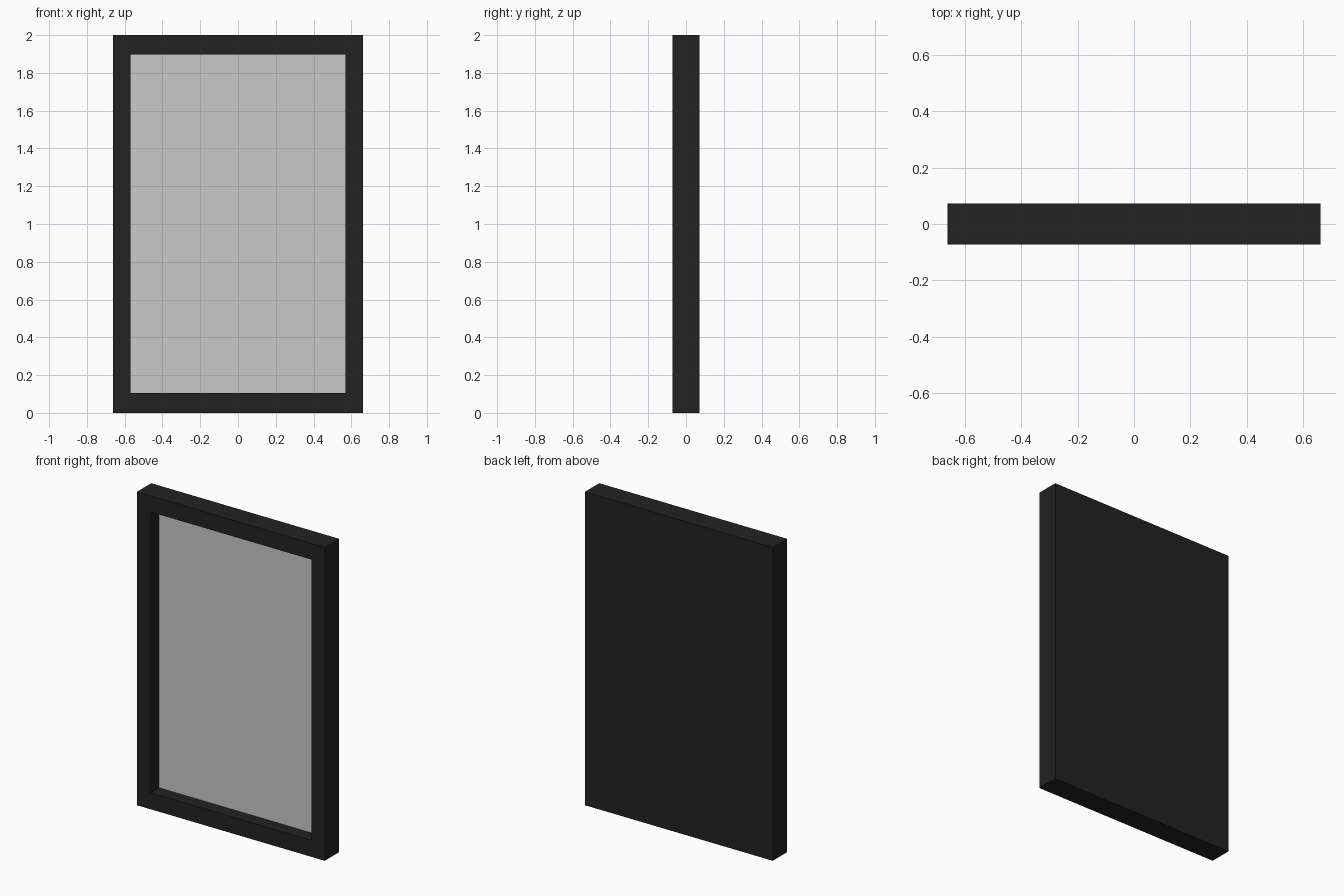
import bpy, bmesh
from mathutils import Vector

if "Cube" in bpy.data.objects:
    bpy.data.objects.remove(bpy.data.objects["Cube"])

W, H, D = 0.663, 2.0, 0.144          # half width, height, depth
OW, Z0, Z1 = 0.568, 0.105, 1.897     # opening half width, bottom, top
PANEL_Y = 0.013                      # depth of the recessed panel


def material(name, value):
    m = bpy.data.materials.new(name)
    m.diffuse_color = (value, value, value, 1)
    m.use_nodes = True
    m.node_tree.nodes["Principled BSDF"].inputs["Base Color"].default_value = m.diffuse_color
    return m


def make_object(name, bm, mat):
    me = bpy.data.meshes.new(name)
    bm.to_mesh(me)
    bm.free()
    me.materials.append(mat)
    ob = bpy.data.objects.new(name, me)
    bpy.context.collection.objects.link(ob)
    return ob


def box(lo, hi):
    bm = bmesh.new()
    bmesh.ops.create_cube(bm, size=1)
    lo, hi = Vector(lo), Vector(hi)
    for v in bm.verts:
        v.co = Vector(((lo[i] + hi[i]) / 2 + v.co[i] * (hi[i] - lo[i])) for i in range(3))
    bm.normal_update()
    return bm


black = material("black_frame", 0.016)
grey = material("light_grey_panel", 0.58)

# frame: solid slab with a recess pushed into its front face
bm = box((-W, -D / 2, 0), (W, D / 2, H))
front = min(bm.faces, key=lambda f: f.calc_center_median().y)
bmesh.ops.inset_region(bm, faces=[front], thickness=0.1)
for v in front.verts:
    v.co = Vector((OW if v.co.x > 0 else -OW, -D / 2, Z1 if v.co.z > H / 2 else Z0))
floor = bmesh.ops.extrude_face_region(bm, geom=[front])["geom"]
for v in (g for g in floor if isinstance(g, bmesh.types.BMVert)):
    v.co.y = PANEL_Y + 0.004
if front.is_valid:
    bmesh.ops.delete(bm, geom=[front], context='FACES_ONLY')
bmesh.ops.recalc_face_normals(bm, faces=bm.faces)
make_object("frame", bm, black)

# thin panel lying on the recess floor
make_object("panel", box((-OW, PANEL_Y, Z0), (OW, PANEL_Y + 0.004, Z1)), grey)
